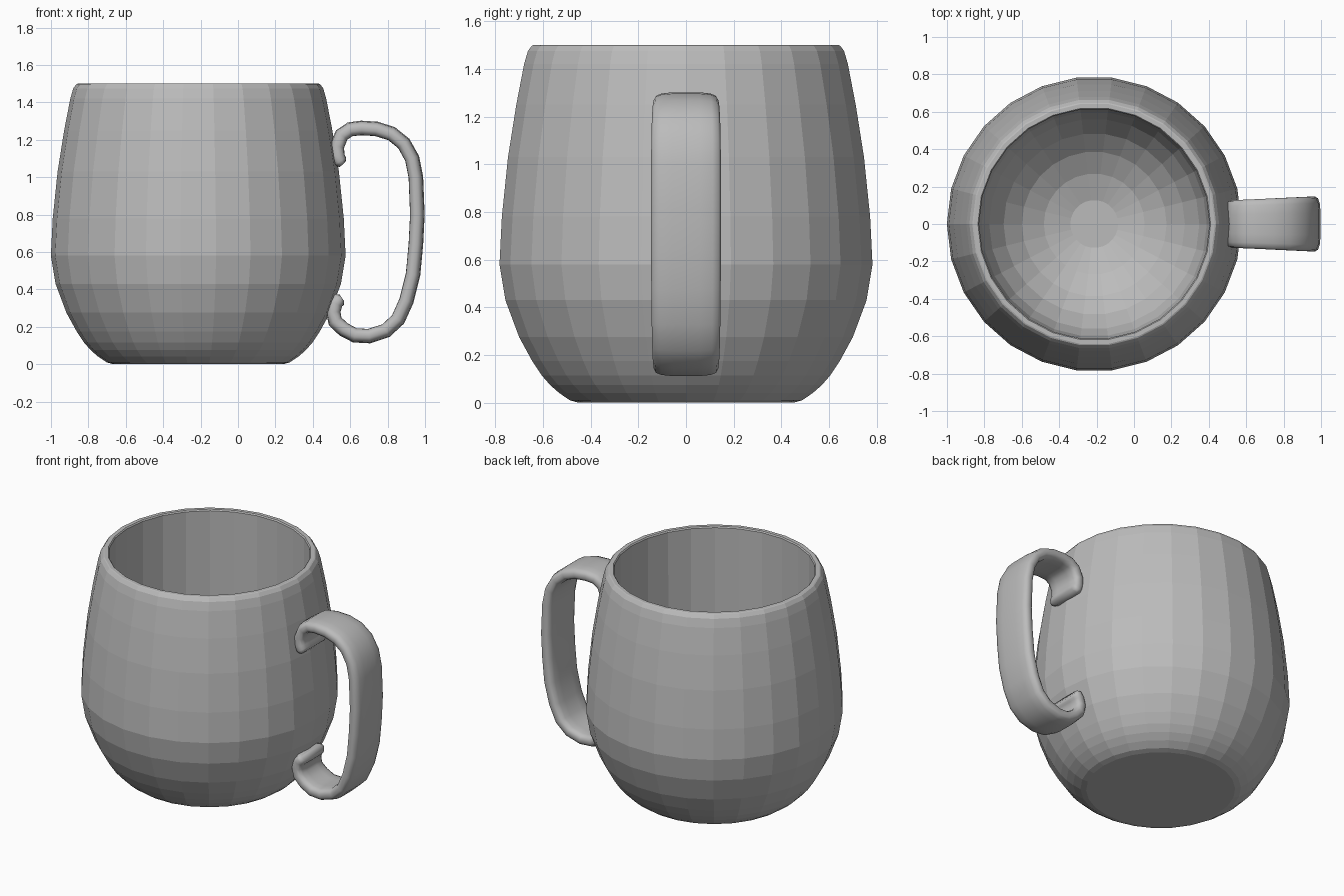
import bpy, bmesh, math
from mathutils import Vector

cube = bpy.data.objects.get("Cube")
if cube:
    bpy.data.objects.remove(cube)

clay = bpy.data.materials.new("grey ceramic")
clay.use_nodes = True
GREY = (0.5, 0.5, 0.5, 1)
clay.diffuse_color = GREY
clay.node_tree.nodes["Principled BSDF"].inputs["Base Color"].default_value = GREY


def skin(name, rings):
    """Bridge rings of points with quads and close both ends."""
    bm = bmesh.new()
    rows = [[bm.verts.new(p) for p in ring] for ring in rings]
    n = len(rows[0])
    for a, b in zip(rows, rows[1:]):
        for i in range(n):
            j = (i + 1) % n
            bm.faces.new((a[i], a[j], b[j], b[i]))
    bm.faces.new(rows[0][::-1])
    bm.faces.new(rows[-1])
    bmesh.ops.recalc_face_normals(bm, faces=bm.faces)
    mesh = bpy.data.meshes.new(name)
    bm.to_mesh(mesh)
    bm.free()
    mesh.materials.append(clay)
    obj = bpy.data.objects.new(name, mesh)
    bpy.context.collection.objects.link(obj)
    return obj


# Cup: outer wall from the foot up, over the lip, down a straight wall to a round bowl
SIDES, CENTRE = 26, -0.2125
outer = [(.455, 0), (.49, .01), (.535, .04), (.575, .075), (.61, .115), (.65, .175),
         (.705, .275), (.763, .43), (.788, .58), (.778, .78), (.752, 1.03), (.717, 1.25),
         (.684, 1.42), (.668, 1.475), (.652, 1.497)]
lip = [(.645, 1.5), (.622, 1.5), (.616, 1.492)]
FLOOR, DEPTH, BORE = .08, .56, .615
bowl = [(BORE * math.cos(a), FLOOR + DEPTH * (1 - math.sin(a)))
        for a in (math.radians(d) for d in (0, 12, 24, 38, 51, 64, 78))]
turns = [math.tau * k / SIDES for k in range(SIDES)]
skin("cup_body", [[(CENTRE + r * math.cos(t), r * math.sin(t), z) for t in turns]
                  for r, z in outer + lip + bowl])

# Handle: a wide, bowed strap with round edges swept along a curled path
path = [(.56, 1.068), (.545, 1.085), (.532, 1.115), (.53, 1.165), (.555, 1.225),
        (.6, 1.255), (.66, 1.262), (.74, 1.257), (.82, 1.232), (.885, 1.18),
        (.93, 1.1), (.95, 1.0), (.958, .8), (.95, .64), (.935, .48), (.9, .34),
        (.855, .24), (.79, .18), (.7, .151), (.625, .155), (.565, .187), (.52, .23),
        (.51, .28), (.522, .325), (.54, .345), (.555, .355)]
half_section = [(.4, .04), (.75, .035), (.92, .026), (.985, .01),
                (.985, -.012), (.92, -.028), (.75, -.037), (.4, -.038)]
section = half_section + [(-w, d) for w, d in reversed(half_section)]
rings = []
for i, (x, z) in enumerate(path):
    ax, az = path[max(i - 1, 0)]
    bx, bz = path[min(i + 1, len(path) - 1)]
    along = Vector((bx - ax, 0, bz - az)).normalized()
    out = Vector((-along.z, 0, along.x))
    at_tip = i in (0, len(path) - 1)
    thick = .55 if at_tip else 1
    half = (.128 + .021 * (x - .51) / .45) * (.93 if at_tip else 1)
    rings.append([Vector((x, w * half, z)) + out * d * thick for w, d in section])
handle = skin("handle", rings)
handle.data.shade_smooth()
